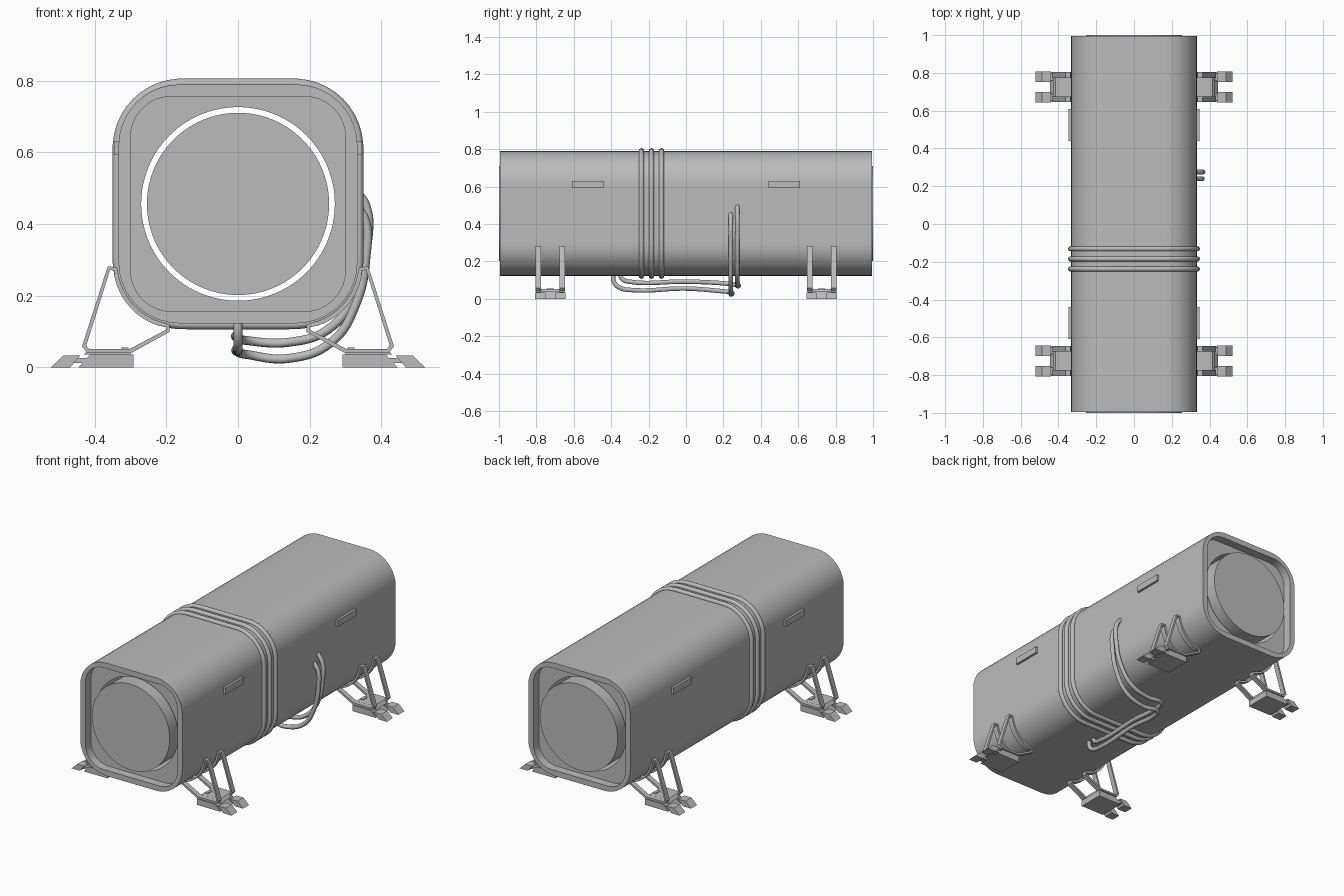
import bpy, bmesh
from math import cos, sin, pi, sqrt, radians

cube = bpy.data.objects.get("Cube")
if cube:
    bpy.data.objects.remove(cube, do_unlink=True)

MID = 0.456      # height of the tank axis
SIDES = 96

grey = bpy.data.materials.new("plain grey")
grey.use_nodes = True
GREY = (0.5, 0.5, 0.5, 1)
grey.diffuse_color = GREY
grey.node_tree.nodes["Principled BSDF"].inputs["Base Color"].default_value = GREY


def rounded(angle, half, r):
    """Point (x, z) where a ray from the axis meets a rounded square."""
    c, s = cos(angle), sin(angle)
    a, b = abs(c), abs(s)
    t, k = half / max(a, b), half - r
    if min(a, b) * t > k:
        m = k * (a + b)
        t = m + sqrt(max(0, m * m - 2 * k * k + r * r))
    return c * t, MID + s * t


def section(half, r):
    return [rounded(2 * pi * i / SIDES, half, r) for i in range(SIDES)]


def finish(name, bm, mirror=None, smooth=False):
    bmesh.ops.recalc_face_normals(bm, faces=bm.faces)
    me = bpy.data.meshes.new(name)
    bm.to_mesh(me)
    bm.free()
    me.materials.append(grey)
    ob = bpy.data.objects.new(name, me)
    bpy.context.collection.objects.link(ob)
    if mirror:
        mod = ob.modifiers.new("Mirror", "MIRROR")
        mod.use_axis = mirror
    if smooth:
        select(ob)
        bpy.ops.object.shade_smooth_by_angle(angle=radians(30))
    return ob


def select(ob):
    bpy.ops.object.select_all(action='DESELECT')
    ob.select_set(True)
    bpy.context.view_layer.objects.active = ob


def loft(bm, loops, caps=False):
    """Skin between (y, points) loops."""
    rows = [[bm.verts.new((x, y, z)) for x, z in pts] for y, pts in loops]
    n = len(rows[0])
    for a, b in zip(rows, rows[1:]):
        for i in range(n):
            j = (i + 1) % n
            bm.faces.new((a[i], a[j], b[j], b[i]))
    if caps:
        bm.faces.new(rows[0])
        bm.faces.new(rows[-1])


def prism(name, pts, y0, y1, mirror=(True, True, False)):
    bm = bmesh.new()
    loft(bm, [(y0, pts), (y1, pts)], caps=True)
    return finish(name, bm, mirror)


def tube(name, pts, radius, kind, cyclic=False):
    cu = bpy.data.curves.new(name, 'CURVE')
    cu.dimensions = '3D'
    cu.bevel_depth = radius
    cu.bevel_resolution = 3
    cu.use_fill_caps = True
    sp = cu.splines.new(kind)
    if kind == 'BEZIER':
        sp.bezier_points.add(len(pts) - 1)
        for bp, p in zip(sp.bezier_points, pts):
            bp.co = p
            bp.handle_left_type = bp.handle_right_type = 'AUTO'
    else:
        sp.points.add(len(pts) - 1)
        for bp, p in zip(sp.points, pts):
            bp.co = (*p, 1)
    sp.use_cyclic_u = cyclic
    cu.materials.append(grey)
    ob = bpy.data.objects.new(name, cu)
    bpy.context.collection.objects.link(ob)
    select(ob)
    bpy.ops.object.convert(target='MESH')
    bpy.ops.object.shade_smooth_by_angle(angle=radians(50))


# Shell: outer skin, end rims, recessed end panels with round openings
outer, inner, hole = section(0.333, 0.17), section(0.30, 0.115), section(0.27, 0.27)
END, PANEL = 0.995, 0.945
bm = bmesh.new()
loft(bm, [(-PANEL, hole), (-PANEL, inner), (-END, inner), (-END, outer),
          (END, outer), (END, inner), (PANEL, inner), (PANEL, hole)])
finish("tank_shell", bm, smooth=True)

# Core drum standing proud of both end panels
core = section(0.254, 0.254)
bm = bmesh.new()
loft(bm, [(-1, core), (1, core)], caps=True)
finish("core_drum", bm, smooth=True)

# Three bands round the tank
for i in range(3):
    y = -0.238 + 0.0535 * i
    tube(f"band_{i + 1}", [(x, y, z) for x, z in section(0.336, 0.18)], 0.0135, 'POLY', True)

# Side plates
prism("side_plates", [(0.325, 0.592), (0.346, 0.592), (0.346, 0.63), (0.325, 0.63)], -0.61, -0.44)

# Two hoses slung underneath and up the left side
tube("lower_hose", [(0, -0.39, 0.135), (0, -0.385, 0.09), (0, -0.355, 0.06), (0, -0.29, 0.047),
                    (0, 0, 0.055), (0, 0.18, 0.042), (0.025, 0.235, 0.036), (0.14, 0.24, 0.025),
                    (0.26, 0.24, 0.07), (0.33, 0.24, 0.18), (0.357, 0.24, 0.31),
                    (0.355, 0.24, 0.41), (0.325, 0.24, 0.455)], 0.0125, 'BEZIER')
tube("upper_hose", [(0, -0.355, 0.135), (0, -0.34, 0.105), (0, -0.29, 0.09), (0, 0, 0.092),
                    (0, 0.21, 0.082), (0.025, 0.268, 0.075), (0.14, 0.275, 0.07),
                    (0.25, 0.275, 0.105), (0.325, 0.275, 0.2), (0.36, 0.275, 0.34),
                    (0.357, 0.275, 0.45), (0.325, 0.275, 0.495)], 0.0125, 'BEZIER')

# Leg frames: closed straps that hug the tank and splay down to the foot
LEG = -0.725
hug = [rounded(radians(-60 + 32 * i / 10), 0.342, 0.175) for i in range(11)]
strap = hug + [(0.36, 0.277), (0.429, 0.06), (0.418, 0.046), (0.30, 0.046), (0.196, 0.102)]
for label, off in (("front", -0.064), ("rear", 0.064)):
    bm = bmesh.new()
    y = LEG + off
    loft(bm, [(y - 0.015, strap), (y + 0.015, strap)])
    ob = finish(f"leg_frames_{label}", bm, (True, True, False))
    solid = ob.modifiers.new("Thickness", 'SOLIDIFY')
    solid.thickness = 0.012
    solid.offset = 0

# Feet: wedge-ended pad, upper saddle and lock pin
prism("foot_pads", [(0.292, 0), (0.445, 0), (0.413, 0.036), (0.292, 0.036)], LEG - 0.076, LEG + 0.076)
prism("foot_saddles", [(0.30, 0.036), (0.43, 0.036), (0.415, 0.052), (0.30, 0.052)],
      LEG - 0.05, LEG + 0.05)
prism("foot_pins", [(0.305, 0.05), (0.325, 0.05), (0.325, 0.056), (0.305, 0.056)],
      LEG - 0.02, LEG + 0.02)

# Slanted toes on short links
for label, off in (("front", -0.054), ("rear", 0.054)):
    y = LEG + off
    prism(f"toes_{label}", [(0.468, 0), (0.522, 0), (0.486, 0.034), (0.439, 0.034)],
          y - 0.028, y + 0.028)
    prism(f"toe_links_{label}", [(0.41, 0.012), (0.465, 0.012), (0.45, 0.026), (0.41, 0.026)],
          y - 0.018, y + 0.018)
